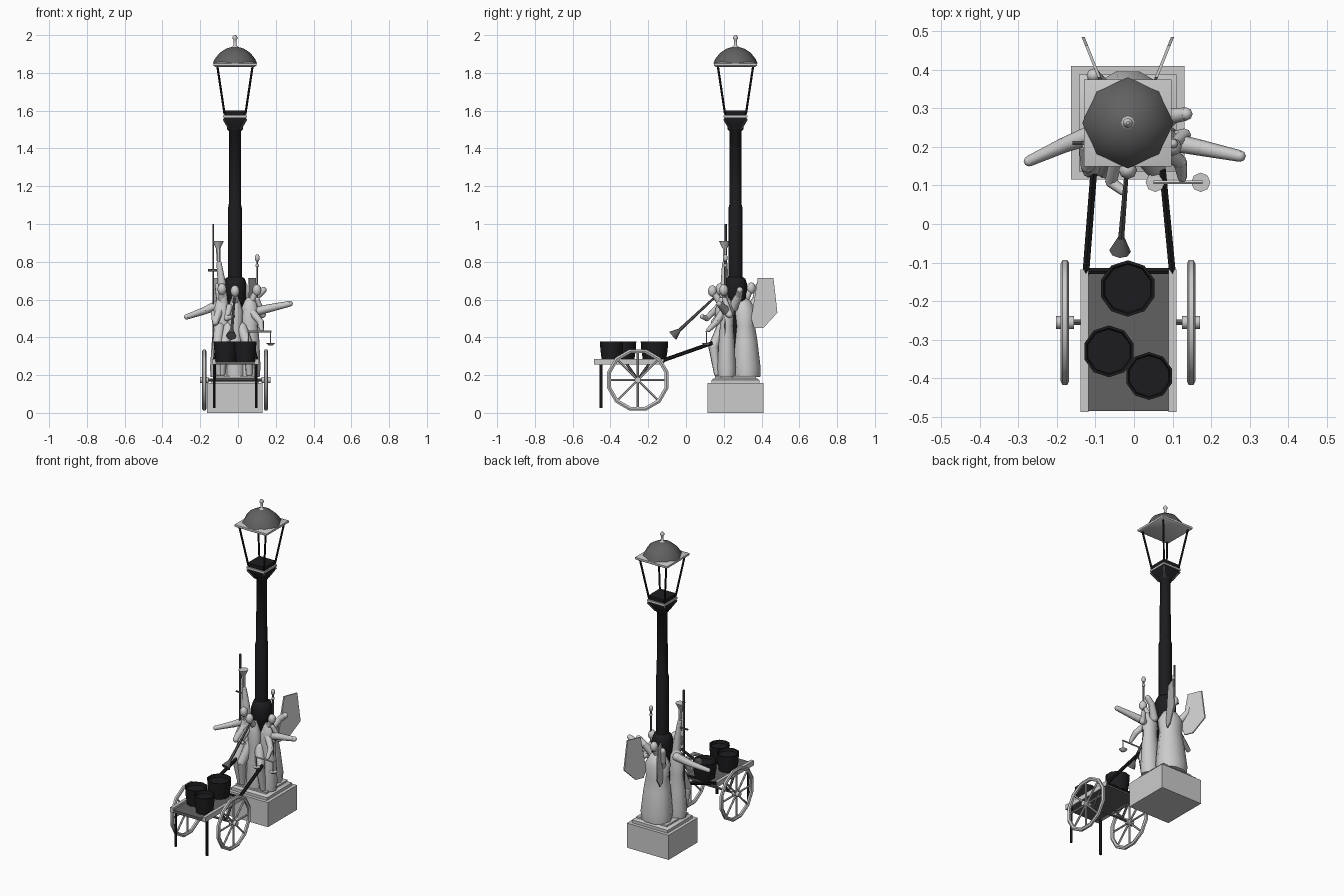
import bpy, bmesh
from math import pi, sin, cos, radians, sqrt
from mathutils import Vector, Matrix

if "Cube" in bpy.data.objects:
    bpy.data.objects.remove(bpy.data.objects["Cube"])

CX, CY = -0.016, 0.262            # lamp axis
black = bpy.data.materials.new("black_iron")
black.diffuse_color = (0.012, 0.012, 0.014, 1)
black.use_nodes = True
black.node_tree.nodes["Principled BSDF"].inputs["Base Color"].default_value = black.diffuse_color
dark = bpy.data.materials.new("dark_metal")
dark.diffuse_color = (0.12, 0.12, 0.12, 1)
dark.use_nodes = True
dark.node_tree.nodes["Principled BSDF"].inputs["Base Color"].default_value = dark.diffuse_color


def finish(name, bm, mat=None, smooth=50):
    bmesh.ops.recalc_face_normals(bm, faces=bm.faces)
    me = bpy.data.meshes.new(name)
    bm.to_mesh(me)
    bm.free()
    me.shade_smooth()
    me.set_sharp_from_angle(angle=radians(smooth))
    if mat:
        me.materials.append(mat)
    ob = bpy.data.objects.new(name, me)
    bpy.context.collection.objects.link(ob)
    return ob


def add_lathe(bm, prof, n=8, at=(0, 0), phase=0.0, sx=1, sy=1, open_top=False):
    rings = [[bm.verts.new((at[0] + r * sx * cos(phase + 2 * pi * i / n),
                            at[1] + r * sy * sin(phase + 2 * pi * i / n), z))
              for i in range(n)] for r, z in prof]
    for a, b in zip(rings, rings[1:]):
        for i in range(n):
            j = (i + 1) % n
            bm.faces.new((a[i], a[j], b[j], b[i]))
    bm.faces.new(rings[0][::-1])
    if not open_top:
        bm.faces.new(rings[-1])


def lathe(name, prof, n=8, at=(CX, CY), mat=None, **k):
    bm = bmesh.new()
    add_lathe(bm, prof, n, at, **k)
    return finish(name, bm, mat)


def square(name, prof, mat=None):
    # stacked square section, half widths given
    return lathe(name, [(r * sqrt(2), z) for r, z in prof], 4, mat=mat, phase=pi / 4)


def add_rod(bm, a, b, r1, r2=None, n=6):
    a, b = Vector(a), Vector(b)
    d = b - a
    m = Matrix.Translation((a + b) / 2) @ d.to_track_quat('Z', 'Y').to_matrix().to_4x4()
    bmesh.ops.create_cone(bm, cap_ends=True, segments=n, radius1=r1,
                          radius2=r1 if r2 is None else r2, depth=d.length, matrix=m)


def add_ball(bm, c, r, sz=1.0):
    bmesh.ops.create_uvsphere(bm, u_segments=8, v_segments=6, radius=r,
                              matrix=Matrix.Translation(c) @ Matrix.Diagonal((1, 1, sz, 1)))


def rods(name, items, mat=None, n=6):
    bm = bmesh.new()
    for it in items:
        add_rod(bm, *it, n=n)
    return finish(name, bm, mat)


def limb(name, pts, radii):
    # jointed arm or leg
    bm = bmesh.new()
    for i in range(len(pts) - 1):
        add_rod(bm, pts[i], pts[i + 1], radii[i], radii[i + 1], n=8)
    for p, r in zip(pts, radii):
        add_ball(bm, p, r)
    return finish(name, bm)


def box(name, x0, x1, y0, y1, z0, z1, mat=None):
    bm = bmesh.new()
    bmesh.ops.create_cube(bm, size=1, matrix=Matrix.Translation(
        ((x0 + x1) / 2, (y0 + y1) / 2, (z0 + z1) / 2)) @ Matrix.Diagonal((x1 - x0, y1 - y0, z1 - z0, 1)))
    return finish(name, bm, mat)


# plinth
square("plinth", [(.147, 0), (.147, .157)])
square("plinth_step", [(.126, .157), (.126, .175), (.108, .185), (.108, .195)])

# lamp post and collar
lathe("post", [(.05, .19), (.05, .58), (.062, .6), (.062, .68), (.052, .71), (.038, .72),
               (.038, 1.08), (.033, 1.1), (.031, 1.49), (.042, 1.5), (.042, 1.51)], mat=black)

# lantern
square("lantern_cup", [(.03, 1.5), (.058, 1.55), (.058, 1.565)], mat=black)
square("lantern_sill", [(.063, 1.563), (.063, 1.575)])
square("lantern_floor", [(.055, 1.575), (.058, 1.6)], mat=black)
corners = [(a, b) for a in (-1, 1) for b in (-1, 1)]
rods("lantern_bars", [((CX + a * .055, CY + b * .055, 1.58), (CX + a * .094, CY + b * .094, 1.84), .006)
                      for a, b in corners], black)
rods("lantern_brackets", [((CX + a * .06, CY + b * .06, 1.555), (CX + a * .028, CY + b * .028, 1.5), .006)
                          for a, b in corners], dark)
square("roof_frame", [(.105, 1.832), (.113, 1.838), (.113, 1.85), (.09, 1.858)])
lathe("roof_dome", [(.118, 1.85), (.106, 1.875), (.082, 1.905), (.05, 1.927), (.015, 1.938)], mat=dark)
lathe("finial", [(.02, 1.935), (.008, 1.945), (.008, 1.975), (.013, 1.982), (.013, 1.99), (.004, 2.0)])

# robed statue figures around the post
def figure(name, x, y, r, lean, head):
    bm = bmesh.new()
    add_lathe(bm, [(r * .95, .19), (r, .24), (r * .85, .38), (r * .72, .46),
                   (r * .8, .54), (r * .5, .59), (.018, .61)], 10, (x, y), sx=1.05, sy=.85)
    for v in bm.verts:                       # lean the upper body
        t = (v.co.z - .19) / .42
        v.co.x += lean[0] * t
        v.co.y += lean[1] * t
    add_rod(bm, (x + lean[0], y + lean[1], .58), head, .02, .015, n=8)
    add_ball(bm, head, .024, 1.3)
    finish(name, bm)

figure("back_figure", CX, .32, .095, (0, -.015), (CX, .345, .66))
figure("left_figure", -.085, .215, .06, (.0, .0), (-.085, .18, .655))
figure("right_figure", .055, .215, .06, (.01, .0), (.1, .2, .65))
figure("front_figure", CX, .195, .05, (0, -.01), (CX, .14, .645))

# wings on the back figure
for s in (-1, 1):
    bm = bmesh.new()
    outline = [(.345, .5), (.38, .715), (.463, .715), (.484, .53), (.41, .45), (.36, .45)]
    vs = [bm.verts.new((CX + s * (.062 + (y - .36) * .4), y, z)) for y, z in outline]
    f = bm.faces.new(vs)
    ext = bmesh.ops.extrude_face_region(bm, geom=[f])["geom"]
    for v in ext:
        if isinstance(v, bmesh.types.BMVert):
            v.co.x += s * .008
    finish("wing", bm, smooth=20)

# outstretched, raised and bent arms
limb("left_outstretched_arm", [(-.1, .235, .575), (-.18, .205, .54), (-.272, .163, .508)], [.026, .02, .014])
limb("right_outstretched_arm", [(.06, .22, .53), (.17, .198, .555), (.275, .176, .578)], [.026, .021, .015])
limb("left_raised_arm", [(-.075, .21, .56), (-.085, .205, .68), (-.1, .205, .79)], [.026, .022, .014])
limb("right_raised_arm", [(.06, .25, .56), (.1, .28, .62), (.135, .285, .65)], [.026, .02, .017])
limb("back_raised_arm", [(-.06, .33, .54), (-.095, .37, .6), (-.105, .385, .67)], [.024, .02, .018])
limb("trumpet_arm", [(-.045, .17, .56), (-.06, .11, .5), (-.028, .085, .51)], [.018, .015, .012])
limb("scales_arm", [(.07, .2, .54), (.12, .16, .48), (.125, .12, .44)], [.022, .018, .012])
limb("staff_arm", [(.05, .2, .55), (.13, .23, .52), (.102, .205, .6)], [.022, .018, .013])
limb("spear_arm", [(-.095, .2, .55), (-.12, .15, .48), (-.13, .2, .53)], [.022, .018, .013])

# legs showing in front of the robes
for x0, x1, x2 in ((-.05, -.075, -.085), (.02, .055, .06), (-.1, -.11, -.1)):
    limb("front_leg", [(x0, .19, .45), (x1, .145, .35), (x2, .165, .21)], [.03, .027, .018])

# torch
bm = bmesh.new()
add_rod(bm, (-.1, .205, .74), (-.105, .205, .87), .008, .012)
add_rod(bm, (-.105, .205, .87), (-.105, .205, .91), .012, .03, n=8)
finish("torch", bm)

# spear with crossguard
rods("spear", [((-.131, .21, .2), (-.131, .21, 1.0), .006),
               ((-.16, .21, .755), (-.105, .21, .755), .006)], dark)

# staff with ball
rods("staff", [((.102, .208, .19), (.102, .208, .81), .006)], dark)
bm = bmesh.new()
add_ball(bm, (.102, .208, .82), .013, 1.5)
add_ball(bm, (.102, .208, .78), .01)
finish("staff_knob", bm)

# balance scales
bm = bmesh.new()
add_rod(bm, (.05, .108, .43), (.178, .108, .43), .005)
for x in (.055, .173):
    add_rod(bm, (x, .108, .43), (x, .108, .368), .003)
    add_rod(bm, (x, .108, .358), (x, .108, .37), .012, .025, n=8)
finish("scales", bm)

# trumpet
bm = bmesh.new()
add_rod(bm, (-.018, .15, .61), (-.033, -.035, .438), .006, .009)
add_rod(bm, (-.033, -.035, .438), (-.036, -.07, .408), .009, .028, n=8)
finish("trumpet", bm, dark)

# cart bed, rails, legs and shafts
box("cart_bed", -.135, .107, -.485, -.118, .255, .272, dark)
for x in (-.128, .1):
    box("cart_rail", x - .01, x + .01, -.487, -.118, .255, .286)
rods("cart_legs", [((x, -.45, .025), (x, -.45, .26), .008) for x in (-.125, .097)], black)
rods("cart_shafts", [((-.125, -.13, .275), (-.104, .14, .37), .01),
                     ((.1, -.13, .275), (.074, .14, .37), .01)], black)
rods("cart_crossbar", [((-.125, -.122, .272), (.1, -.122, .272), .009)], black)
rods("axle", [((-.18, -.255, .175), (.148, -.255, .175), .008)], dark)
rods("axle_struts", [((x, -.255 + d, .26), (x, -.255, .175), .007)
                     for x in (-.122, .094) for d in (-.06, .06)], dark)

# spoked wheels
for wx in (-.179, .148):
    bm = bmesh.new()
    N, c = 12, Vector((wx, -.255, .174))
    sect = [(.168, -.006), (.168, .006), (.158, .011), (.147, .006), (.147, -.006), (.158, -.011)]
    rings = []
    for i in range(N):
        a = 2 * pi * (i + .5) / N
        rings.append([bm.verts.new(c + Vector((x, r * cos(a), r * sin(a)))) for r, x in sect])
    for i in range(N):
        p, q = rings[i], rings[(i + 1) % N]
        for j in range(6):
            k = (j + 1) % 6
            bm.faces.new((p[j], p[k], q[k], q[j]))
    for i in range(8):
        a = 2 * pi * i / 8
        add_rod(bm, c, c + Vector((0, .15 * cos(a), .15 * sin(a))), .006)
    add_rod(bm, c - Vector((.023, 0, 0)), c + Vector((.023, 0, 0)), .017, n=8)
    finish("cart_wheel", bm)

# buckets on the cart
for x, y, r in ((-.016, -.167, .073), (-.065, -.33, .067), (.039, -.394, .062)):
    lathe("bucket", [(r * .82, .272), (r * .95, .33), (r, .378), (r * .9, .378), (r * .85, .36)],
          10, (x, y), black, phase=pi / 10)
